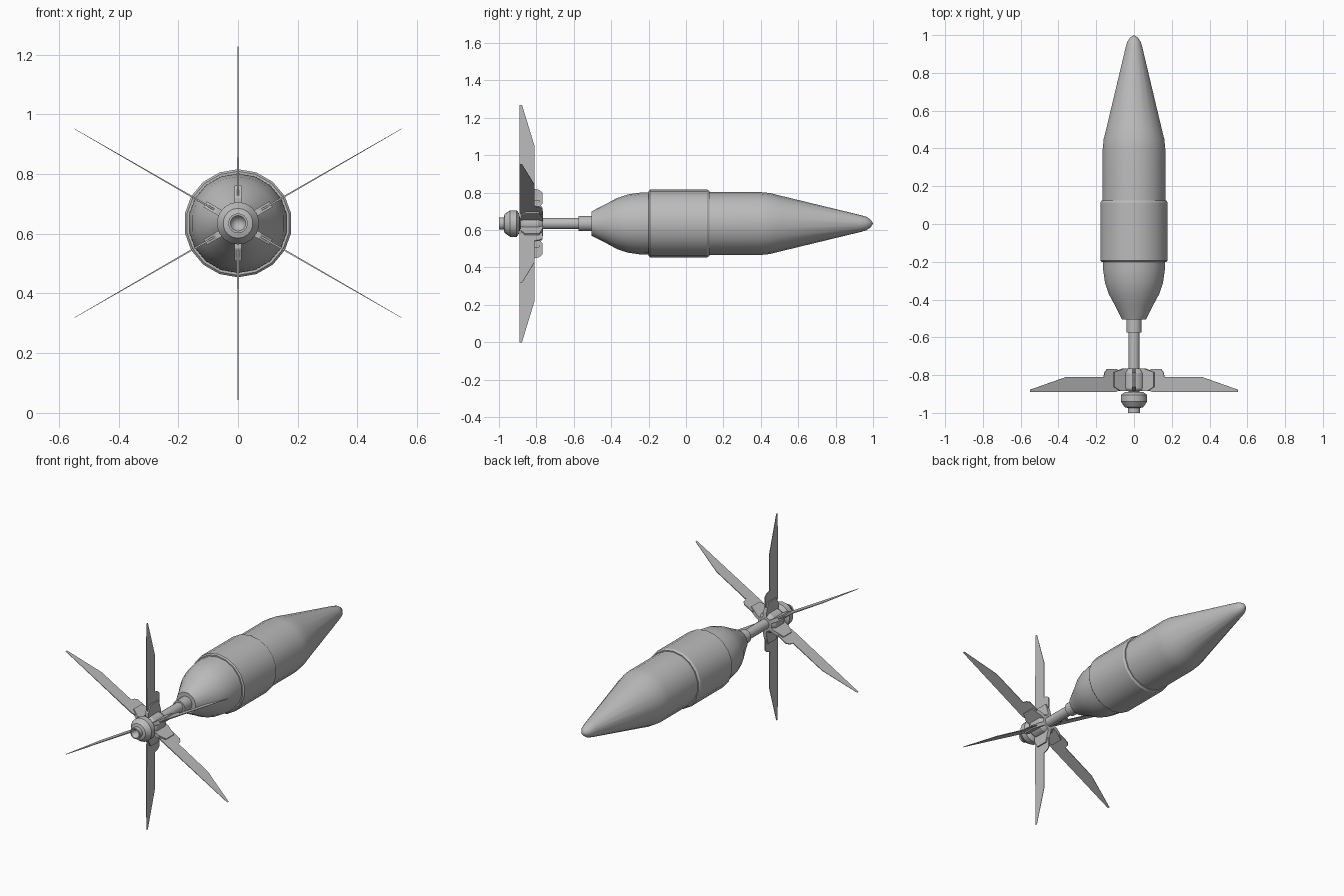
import bpy, bmesh, math
from mathutils import Matrix, Vector

if "Cube" in bpy.data.objects:
    bpy.data.objects.remove(bpy.data.objects["Cube"], do_unlink=True)

AXIS_Z = 0.635
metal = bpy.data.materials.new("plain grey metal")
metal.use_nodes = True
metal.diffuse_color = (0.5, 0.5, 0.5, 1)
metal.node_tree.nodes["Principled BSDF"].inputs["Base Color"].default_value = (0.5, 0.5, 0.5, 1)


def finish(name, bm):
    bmesh.ops.recalc_face_normals(bm, faces=bm.faces)
    mesh = bpy.data.meshes.new(name)
    bm.to_mesh(mesh)
    bm.free()
    mesh.materials.append(metal)
    obj = bpy.data.objects.new(name, mesh)
    bpy.context.collection.objects.link(obj)
    bpy.ops.object.select_all(action='DESELECT')
    obj.select_set(True)
    bpy.context.view_layer.objects.active = obj
    bpy.ops.object.shade_smooth_by_angle(angle=math.radians(28))
    return obj


def lathe(name, profile, sides=18):
    """Spin (y, radius) points around the long axis."""
    bm = bmesh.new()
    verts = [bm.verts.new((0, y, AXIS_Z + r)) for y, r in profile]
    edges = [bm.edges.new(pair) for pair in zip(verts, verts[1:])]
    bmesh.ops.spin(bm, geom=verts + edges, cent=(0, 0, AXIS_Z), axis=(0, 1, 0),
                   angle=math.tau, steps=sides, use_merge=False)
    bmesh.ops.remove_doubles(bm, verts=bm.verts, dist=0.0005)
    return finish(name, bm)


def plate(name, outline, half_width, angle):
    """Radial plate from (radius, y) points; half_width depends on radius."""
    bm = bmesh.new()
    rings = [[bm.verts.new((s * half_width(r), y, r)) for r, y in outline] for s in (-1, 1)]
    for ring in rings:
        bm.faces.new(ring)
    n = len(outline)
    for i in range(n):
        j = (i + 1) % n
        bm.faces.new((rings[0][i], rings[0][j], rings[1][j], rings[1][i]))
    turn = Matrix.Translation((0, 0, AXIS_Z)) @ Matrix.Rotation(angle, 4, 'Y')
    bmesh.ops.transform(bm, matrix=turn, verts=bm.verts)
    return finish(name, bm)


# Main body with pointed nose
lathe("body", [(-0.505, 0), (-0.505, 0.065), (-0.43, 0.103), (-0.37, 0.136), (-0.31, 0.156),
               (-0.24, 0.166), (-0.1, 0.168), (0.4, 0.168), (0.45, 0.163), (0.5, 0.15),
               (0.93, 0.046), (0.965, 0.036), (0.988, 0.02), (1.0, 0)])

# Raised middle band with bevelled rims
lathe("middle_band", [(-0.2, 0.16), (-0.2, 0.174), (-0.193, 0.181), (0.113, 0.181),
                      (0.125, 0.174), (0.125, 0.16)])

# Tail boom and collar
lathe("collar", [(-0.575, 0), (-0.575, 0.041), (-0.5, 0.041), (-0.5, 0)])
lathe("tail_boom", [(-0.92, 0), (-0.92, 0.03), (-0.56, 0.03), (-0.56, 0)])
lathe("fin_hub", [(-0.885, 0), (-0.885, 0.05), (-0.87, 0.06), (-0.79, 0.06),
                  (-0.765, 0.045), (-0.765, 0)])

# Tail flange and hollow end tube
lathe("tail_flange", [(-0.975, 0.03), (-0.97, 0.05), (-0.94, 0.071), (-0.905, 0.071),
                      (-0.89, 0.05), (-0.885, 0)])
lathe("tail_tube", [(-0.95, 0), (-1.0, 0.026), (-1.0, 0.033), (-0.96, 0.033)])

# Six fins with mounting blocks
BLOCK = [(0.03, -0.765), (0.065, -0.765), (0.127, -0.785), (0.127, -0.862),
         (0.085, -0.885), (0.03, -0.885)]
BLADE = [(0.08, -0.876), (0.115, -0.89), (0.635, -0.89), (0.635, -0.877), (0.415, -0.81),
         (0.186, -0.81), (0.18, -0.785), (0.165, -0.768), (0.105, -0.768), (0.09, -0.785)]
for k in range(6):
    angle = k * math.tau / 6
    plate(f"fin_block_{k + 1}", BLOCK, lambda r: 0.011, angle)
    plate(f"fin_{k + 1}", BLADE, lambda r: 0.0035 - 0.0045 * r, angle)
